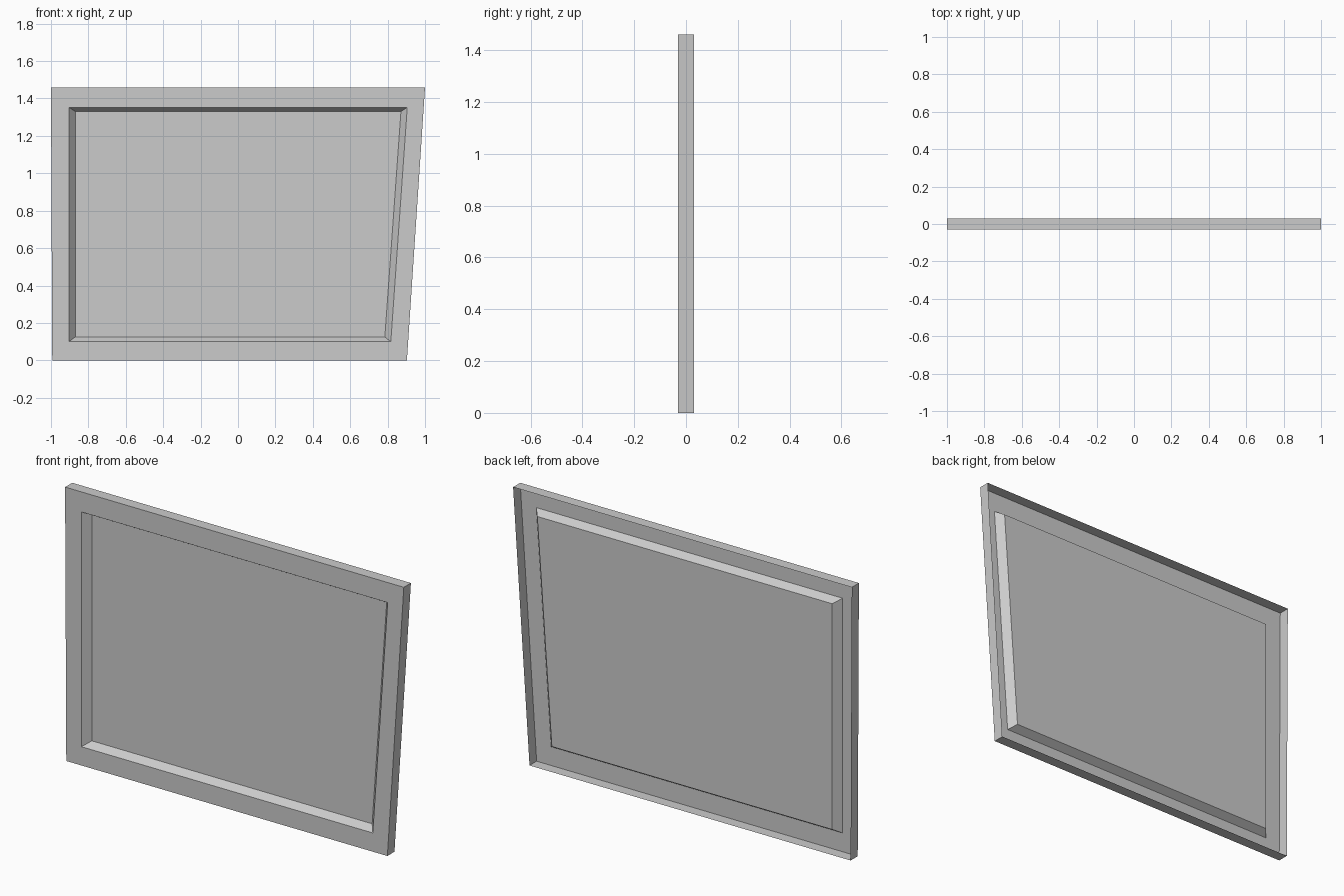
import bpy
import bmesh

cube = bpy.data.objects.get("Cube")
if cube:
    bpy.data.objects.remove(cube, do_unlink=True)

# Plain grey paint
grey = bpy.data.materials.new("plain_grey")
grey.use_nodes = True
colour = (0.6, 0.6, 0.6, 1)
grey.diffuse_color = colour
grey.node_tree.nodes["Principled BSDF"].inputs["Base Color"].default_value = colour

FRONT, BACK, FLOOR = -0.03, 0.03, 0.01


def ring(bm, outline, y):
    """One four-cornered loop of the slanted panel at depth y."""
    return [bm.verts.new((x, y, z)) for x, z in outline]


def bridge(bm, a, b):
    """Four quads joining two loops."""
    for i in range(4):
        j = (i + 1) % 4
        bm.faces.new((a[i], a[j], b[j], b[i]))


# Outlines run bottom left, bottom right, top right, top left
outer = [(-0.993, 0), (0.903, 0), (1, 1.46), (-1, 1.46)]
rim = [(-0.904, 0.1), (0.817, 0.1), (0.905, 1.353), (-0.904, 1.353)]
floor = [(-0.87, 0.125), (0.785, 0.125), (0.871, 1.33), (-0.87, 1.33)]

# Pressed sheet: side walls, front border, sloped recess and floor, open back
bm = bmesh.new()
loops = [ring(bm, outer, BACK), ring(bm, outer, FRONT),
         ring(bm, rim, FRONT), ring(bm, floor, FLOOR)]
for a, b in zip(loops, loops[1:]):
    bridge(bm, a, b)
bm.faces.new(loops[-1])

mesh = bpy.data.meshes.new("recessed_panel")
bm.to_mesh(mesh)
bm.free()
mesh.materials.append(grey)
panel = bpy.data.objects.new("recessed_panel", mesh)
bpy.context.collection.objects.link(panel)
